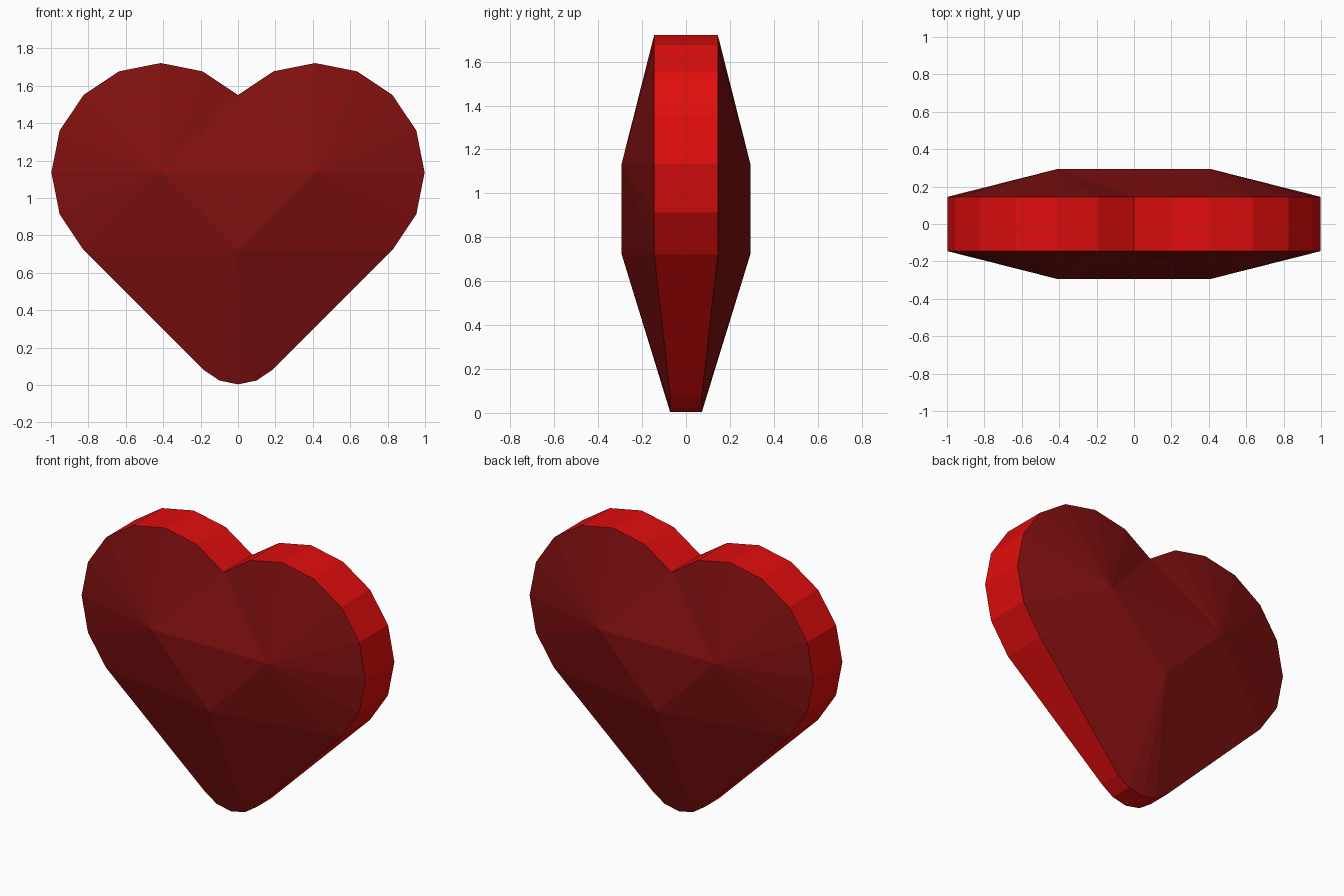
import bpy, bmesh, math

if "Cube" in bpy.data.objects:
    bpy.data.objects.remove(bpy.data.objects["Cube"])

def material(name, color):
    m = bpy.data.materials.new(name)
    m.diffuse_color = (*color, 1)
    m.use_nodes = True
    m.node_tree.nodes["Principled BSDF"].inputs["Base Color"].default_value = m.diffuse_color
    return m

# Half outline: lobe arc from the notch round to the flank, then the blunt tip
CX, CZ, R = 0.413, 1.136, 0.585
RIM, TIP, CREST = 0.145, 0.072, 0.293
outline = []
for i in range(9):
    a = math.radians(135 - 22.5 * i)
    outline.append((CX + R * math.cos(a), CZ + R * math.sin(a), RIM))
outline[0] = (0, 1.55, RIM)
outline += [(0.183, 0.08, TIP), (0.10, 0.024, TIP), (0, 0.003, TIP)]

bm = bmesh.new()

def face(points, mat):
    f = bm.faces.new([bm.verts.new(p) for p in points])
    f.material_index = mat

for sx in (1, -1):
    # Rim band
    for (x0, z0, y0), (x1, z1, y1) in zip(outline, outline[1:]):
        face([(sx*x0, -y0, z0), (sx*x1, -y1, z1), (sx*x1, y1, z1), (sx*x0, y0, z0)], 0)
    for sy in (1, -1):
        lobe = (sx*CX, sy*CREST, CZ)
        mid = (0, sy*CREST, 0.722)
        pts = [(sx*x, sy*y, z) for x, z, y in outline]
        # Facets fanning from the lobe peak, then from the middle peak
        for i in range(len(pts) - 1):
            face([lobe if i < 8 else mid, pts[i], pts[i+1]], 1)
        face([lobe, pts[8], mid], 1)

# Central facets joining both lobes, front and back
for sy in (1, -1):
    l, r = (-CX, sy*CREST, CZ), (CX, sy*CREST, CZ)
    face([l, r, (0, sy*RIM, 1.55)], 1)
    face([l, (0, sy*CREST, 0.722), r], 1)

bmesh.ops.remove_doubles(bm, verts=bm.verts, dist=0.0005)
bmesh.ops.recalc_face_normals(bm, faces=bm.faces)

mesh = bpy.data.meshes.new("heart")
bm.to_mesh(mesh)
bm.free()
mesh.materials.append(material("bright red", (0.75, 0.004, 0.004)))
mesh.materials.append(material("dark red", (0.22, 0.005, 0.005)))
bpy.context.collection.objects.link(bpy.data.objects.new("heart", mesh))
